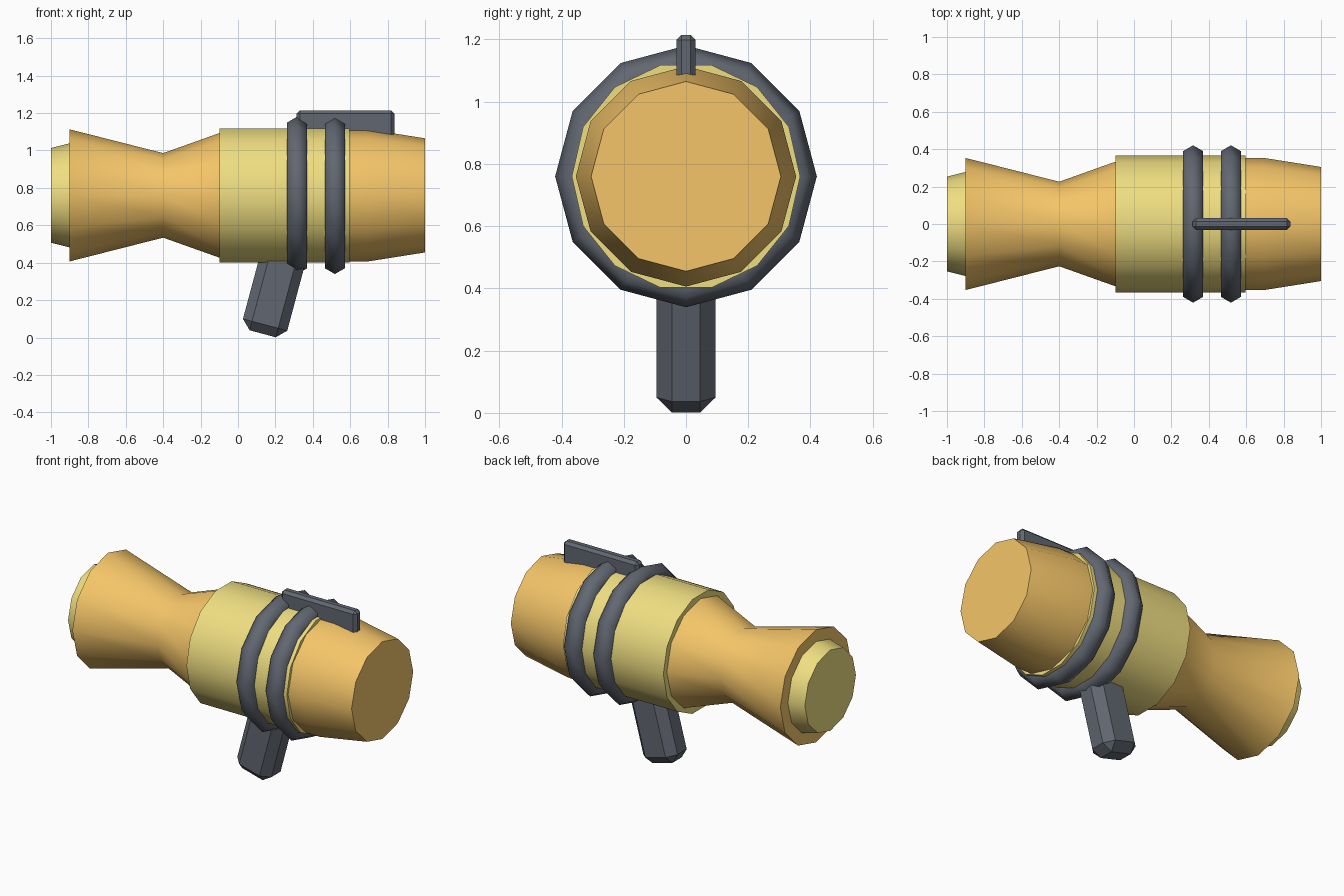
import bpy, bmesh
from math import sin, cos, pi, radians

if "Cube" in bpy.data.objects:
    bpy.data.objects.remove(bpy.data.objects["Cube"])

AXIS_Z = 0.76  # height of the barrel axis


def material(name, rgb):
    m = bpy.data.materials.new(name)
    m.diffuse_color = (*rgb, 1)
    m.use_nodes = True
    m.node_tree.nodes["Principled BSDF"].inputs["Base Color"].default_value = m.diffuse_color
    return m


ORANGE = material("orange", (0.91, 0.56, 0.14))
YELLOW = material("yellow", (0.86, 0.73, 0.22))
GREY = material("dark_grey", (0.12, 0.135, 0.165))


def add_object(name, bm, mat, smooth_angle=None):
    bmesh.ops.recalc_face_normals(bm, faces=bm.faces)
    mesh = bpy.data.meshes.new(name)
    bm.to_mesh(mesh)
    bm.free()
    mesh.materials.append(mat)
    ob = bpy.data.objects.new(name, mesh)
    bpy.context.collection.objects.link(ob)
    if smooth_angle:
        bpy.ops.object.select_all(action='DESELECT')
        ob.select_set(True)
        bpy.context.view_layer.objects.active = ob
        bpy.ops.object.shade_smooth_by_angle(angle=radians(smooth_angle))
    return ob


def lathe(name, profile, sides, mat, closed=False, smooth=36):
    """Revolve (x, radius) points about the barrel axis; cap the ends unless closed."""
    bm = bmesh.new()
    rings = [[bm.verts.new((x, r * cos(2 * pi * i / sides), AXIS_Z + r * sin(2 * pi * i / sides)))
              for i in range(sides)] for x, r in profile]
    pairs = list(zip(rings, rings[1:]))
    if closed:
        pairs.append((rings[-1], rings[0]))
    else:
        bm.faces.new(rings[0])
        bm.faces.new(rings[-1])
    for a, b in pairs:
        for i in range(sides):
            j = (i + 1) % sides
            bm.faces.new((a[i], a[j], b[j], b[i]))
    return add_object(name, bm, mat, smooth)


def chamfered_box(name, size, chamfer, mat):
    """Box with chamfered edges, origin at the centre of its base."""
    bm = bmesh.new()
    bmesh.ops.create_cube(bm, size=1)
    for v in bm.verts:
        v.co = (v.co.x * size[0], v.co.y * size[1], (v.co.z + 0.5) * size[2])
    bmesh.ops.bevel(bm, geom=bm.edges[:], offset=chamfer, segments=1, affect='EDGES')
    return add_object(name, bm, mat)


# Barrel sections
lathe("rear_plug", [(-1.0, 0.253), (-0.9, 0.278), (-0.85, 0.278)], 12, YELLOW)
lathe("rear_flare", [(-0.9, 0.353), (-0.4, 0.226), (-0.08, 0.34)], 12, ORANGE)
lathe("main_sleeve", [(-0.1, 0.367), (0.595, 0.367)], 14, YELLOW)
lathe("muzzle", [(0.5, 0.354), (0.69, 0.354), (1.0, 0.305)], 12, ORANGE)

# Two clamping rings with a hexagonal section
for i, x in enumerate((0.316, 0.518)):
    section = [(x + 0.0625 * sin(k * pi / 3), 0.358 + 0.0625 * cos(k * pi / 3)) for k in range(6)]
    lathe(f"clamp_ring_{i + 1}", section, 12, GREY, closed=True, smooth=180)

# Sight rail on top
rail = chamfered_box("sight_rail", (0.522, 0.062, 0.2), 0.017, GREY)
rail.location = (0.575, 0, 1.015)

# Tilted hand grip
grip = chamfered_box("hand_grip", (0.245, 0.19, 0.6), 0.05, GREY)
grip.location = (0.132, 0, 0.02)
grip.rotation_euler.y = radians(15)
